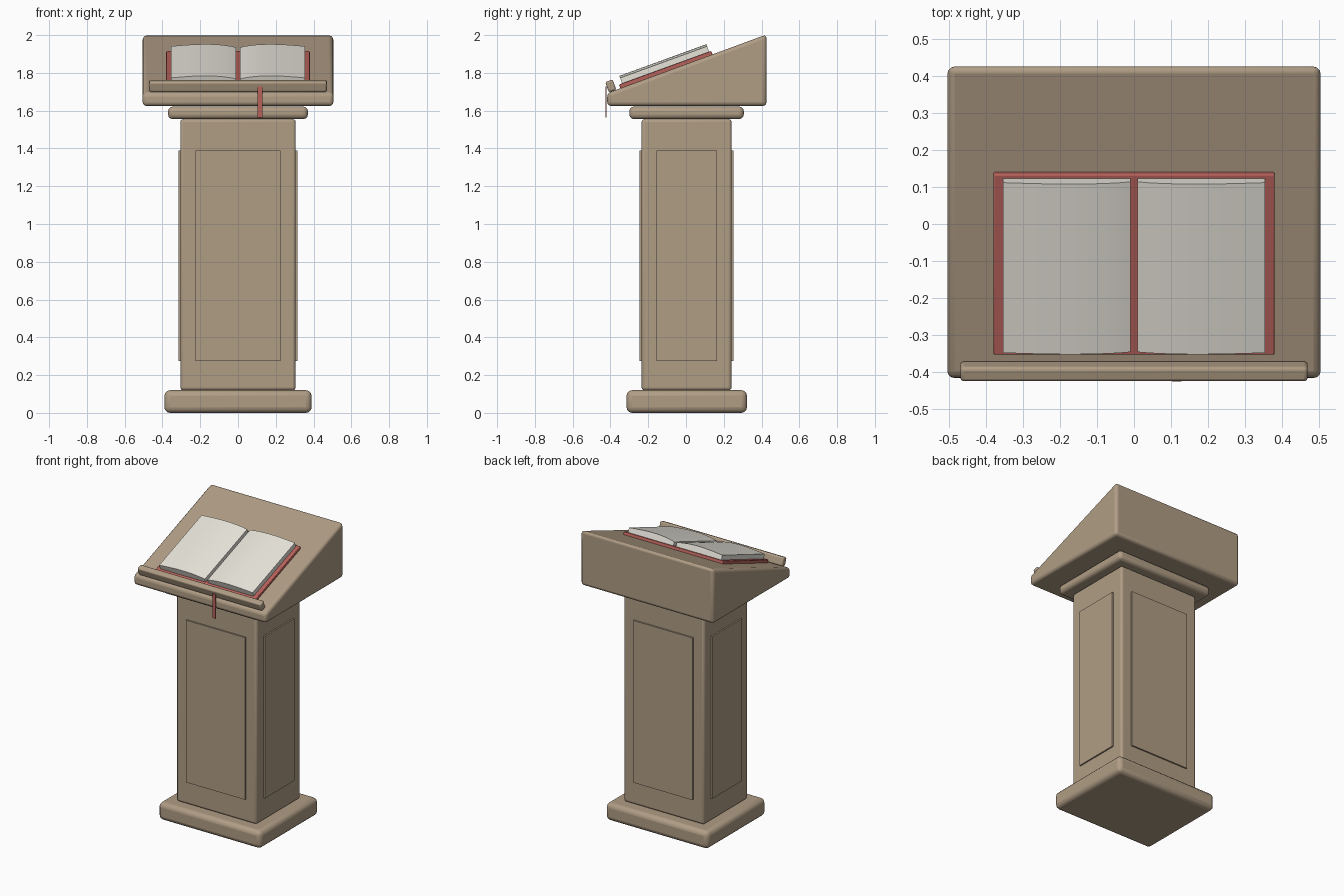
import bpy, bmesh, math
from mathutils import Matrix, Vector

if "Cube" in bpy.data.objects:
    bpy.data.objects.remove(bpy.data.objects["Cube"])


def material(name, rgb):
    lin = [((c / 255 + 0.055) / 1.055) ** 2.4 for c in rgb]
    m = bpy.data.materials.new(name)
    m.diffuse_color = (*lin, 1)
    m.use_nodes = True
    m.node_tree.nodes["Principled BSDF"].inputs["Base Color"].default_value = m.diffuse_color
    return m


WOOD = material("tan_wood", (176, 157, 133))
RED = material("muted_red", (185, 98, 91))
PAPER = material("paper", (232, 229, 219))

# Tilted frame of the reading surface (origin on the slope at y = 0)
TILT = math.radians(20)
SLOPE = Matrix.Translation((0, 0, 1.845)) @ Matrix.Rotation(TILT, 4, 'X')


def finish(name, bm, mat, bevel=0, matrix=None, segments=3):
    bmesh.ops.recalc_face_normals(bm, faces=bm.faces)
    me = bpy.data.meshes.new(name)
    bm.to_mesh(me)
    bm.free()
    me.materials.append(mat)
    ob = bpy.data.objects.new(name, me)
    bpy.context.collection.objects.link(ob)
    if matrix is not None:
        ob.matrix_world = matrix
    if bevel:
        mod = ob.modifiers.new("bevel", 'BEVEL')
        mod.width = bevel
        mod.segments = segments
        mod.limit_method = 'ANGLE'
    bpy.ops.object.select_all(action='DESELECT')
    ob.select_set(True)
    bpy.context.view_layer.objects.active = ob
    bpy.ops.object.shade_smooth_by_angle(angle=math.radians(35))
    return ob


def box(name, lo, hi, mat, bevel=0, matrix=None):
    lo, hi = Vector(lo), Vector(hi)
    bm = bmesh.new()
    bmesh.ops.create_cube(bm, size=1)
    bmesh.ops.scale(bm, vec=hi - lo, verts=bm.verts)
    bmesh.ops.translate(bm, vec=(lo + hi) / 2, verts=bm.verts)
    return finish(name, bm, mat, bevel, matrix)


def prism(name, profile, axis, a, b, mat, bevel=0, matrix=None):
    """Extrude a 2D profile along x (profile in y,z) or y (profile in x,z)."""
    bm = bmesh.new()
    put = (lambda p, t: (t, p[0], p[1])) if axis == 'X' else (lambda p, t: (p[0], t, p[1]))
    f = bm.faces.new([bm.verts.new(put(p, a)) for p in profile])
    out = bmesh.ops.extrude_face_region(bm, geom=[f])
    d = (b - a, 0, 0) if axis == 'X' else (0, b - a, 0)
    bmesh.ops.translate(bm, vec=d, verts=[v for v in out['geom'] if isinstance(v, bmesh.types.BMVert)])
    return finish(name, bm, mat, bevel, matrix)


# Pedestal
box("base", (-0.39, -0.315, 0), (0.39, 0.323, 0.12), WOOD, 0.03)
box("column", (-0.305, -0.235, 0.12), (0.305, 0.241, 1.555), WOOD, 0.015)
box("collar", (-0.37, -0.3, 1.555), (0.37, 0.306, 1.622), WOOD, 0.025)

# Raised panels on the four column sides
Z0, Z1 = 0.275, 1.39
box("front_panel", (-0.225, -0.245, Z0), (0.225, -0.225, Z1), WOOD)
box("back_panel", (-0.225, 0.231, Z0), (0.225, 0.251, Z1), WOOD)
for side, s in (("left", -1), ("right", 1)):
    x = sorted((s * 0.295, s * 0.315))
    box(side + "_panel", (x[0], -0.157, Z0), (x[1], 0.163, Z1), WOOD)

# Slanted desk
prism("desk", [(-0.417, 1.625), (0.426, 1.625), (0.426, 2.003), (-0.417, 1.693)],
      'X', -0.505, 0.505, WOOD, 0.02)

# Book stop ledge along the low edge
box("ledge", (-0.47, -0.021, -0.029), (0.47, 0.021, 0.029), WOOD, 0.01,
    Matrix.Translation((0, -0.3985, 1.731)) @ Matrix.Rotation(TILT, 4, 'X'))

# Open book: cover and two arched page blocks
box("book_cover", (-0.38, -0.37, -0.002), (0.38, 0.15, 0.021), RED, 0.004, SLOPE)
N = 12
for side, s in (("left", -1), ("right", 1)):
    prof = [(s * 0.01, 0.02), (s * 0.355, 0.02)]
    for i in range(N + 1):
        t = 1 - i / N
        w = 0.046 + 0.006 * t + 0.015 * math.sin(math.pi * t ** 0.8)
        prof.append((s * (0.01 + 0.345 * t), w))
    prism(side + "_pages", prof, 'Y', -0.352, 0.138, PAPER, 0, SLOPE)

# Ribbon bookmark hanging over the ledge
box("ribbon", (0.103, -0.426, 1.563), (0.129, -0.421, 1.728), RED)
